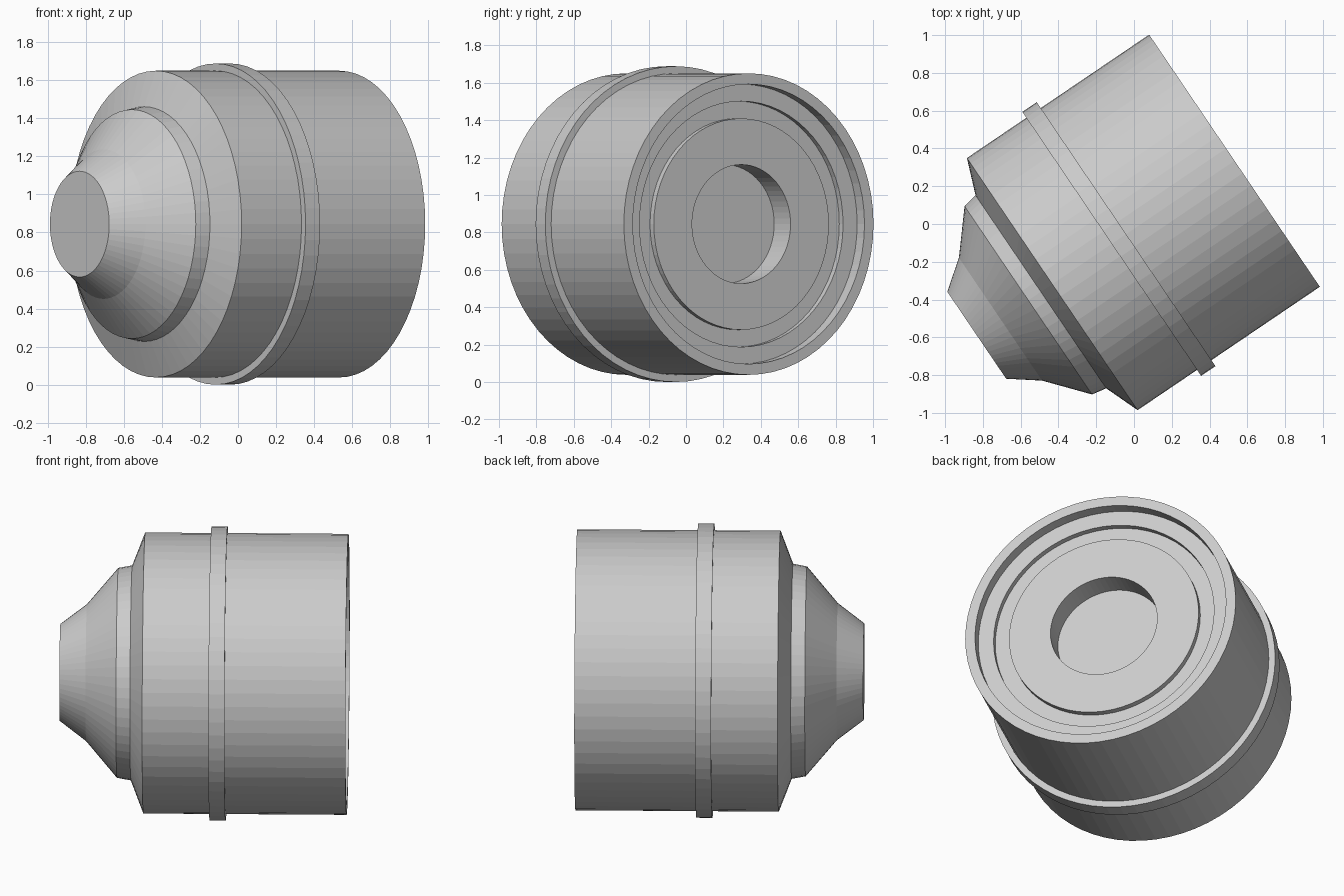
import bpy, bmesh, math
from mathutils import Matrix, Vector

cube = bpy.data.objects.get("Cube")
if cube:
    bpy.data.objects.remove(cube, do_unlink=True)

SIDES = 64
ANGLE = math.radians(34.1)      # heading of the turning axis
BODY_R = 0.806
BAND_R = 0.844

grey = bpy.data.materials.new("plain grey")
grey.use_nodes = True
colour = (0.6, 0.6, 0.6, 1)
grey.diffuse_color = colour
grey.node_tree.nodes["Principled BSDF"].inputs["Base Color"].default_value = colour

# Local z runs from the back rim towards the nose
axis = Vector((-math.cos(ANGLE), -math.sin(ANGLE), 0))
up = Vector((0, 0, 1))
side = up.cross(axis)
frame = Matrix((up, axis.cross(up), axis)).transposed().to_4x4()
frame.translation = Vector((0.532, 0.335, BAND_R))


def lathe(name, profile):
    """Turn (radius, distance) points around the axis; radius 0 closes the end."""
    bm = bmesh.new()
    verts = [bm.verts.new((r, 0, t)) for r, t in profile]
    edges = [bm.edges.new(pair) for pair in zip(verts, verts[1:])]
    bmesh.ops.spin(bm, geom=verts + edges, cent=(0, 0, 0), axis=(0, 0, 1),
                   angle=math.tau, steps=SIDES, use_duplicate=False)
    bmesh.ops.remove_doubles(bm, verts=bm.verts, dist=0.0005)
    bmesh.ops.recalc_face_normals(bm, faces=bm.faces)
    # Make the outward direction certain on open shells
    centre = profile[0]
    nxt = profile[1]
    want = Vector((centre[1] - nxt[1], 0, nxt[0] - centre[0]))
    bm.faces.ensure_lookup_table()
    mid = Vector(((centre[0] + nxt[0]) / 2, 0, (centre[1] + nxt[1]) / 2))
    first = min(bm.faces, key=lambda f: (f.calc_center_median() - mid).length)
    if first.normal.dot(want) < 0:
        bmesh.ops.reverse_faces(bm, faces=bm.faces)
    mesh = bpy.data.meshes.new(name)
    bm.to_mesh(mesh)
    bm.free()
    mesh.materials.append(grey)
    obj = bpy.data.objects.new(name, mesh)
    obj.matrix_world = frame
    bpy.context.collection.objects.link(obj)
    return obj


# Profiles run from the nose side to the back, so outward is consistent
def part(name, profile):
    return lathe(name, profile[::-1])


# Nose: blunt tip, two cone slopes and a collar
part("nose", [(0, 1.648), (0.278, 1.648), (0.393, 1.496),
              (0.602, 1.318), (0.617, 1.238)])

# Main drum with front shoulder and back rim
part("drum", [(0.617, 1.238), (BODY_R, 1.165), (BODY_R, 0),
              (0.748, 0), (0.748, 0.07)])

# Raised band around the drum
part("band", [(BODY_R - 0.01, 0.785), (BAND_R, 0.785),
              (BAND_R, 0.693), (BODY_R - 0.01, 0.693)])

# Recessed back plate with a ring groove and a central socket
part("back_plate", [(0.748, 0.07), (0.657, 0.07), (0.657, 0.106),
                    (0.565, 0.106), (0.565, 0.07), (0.318, 0.07),
                    (0.318, 0.226), (0, 0.226)])
